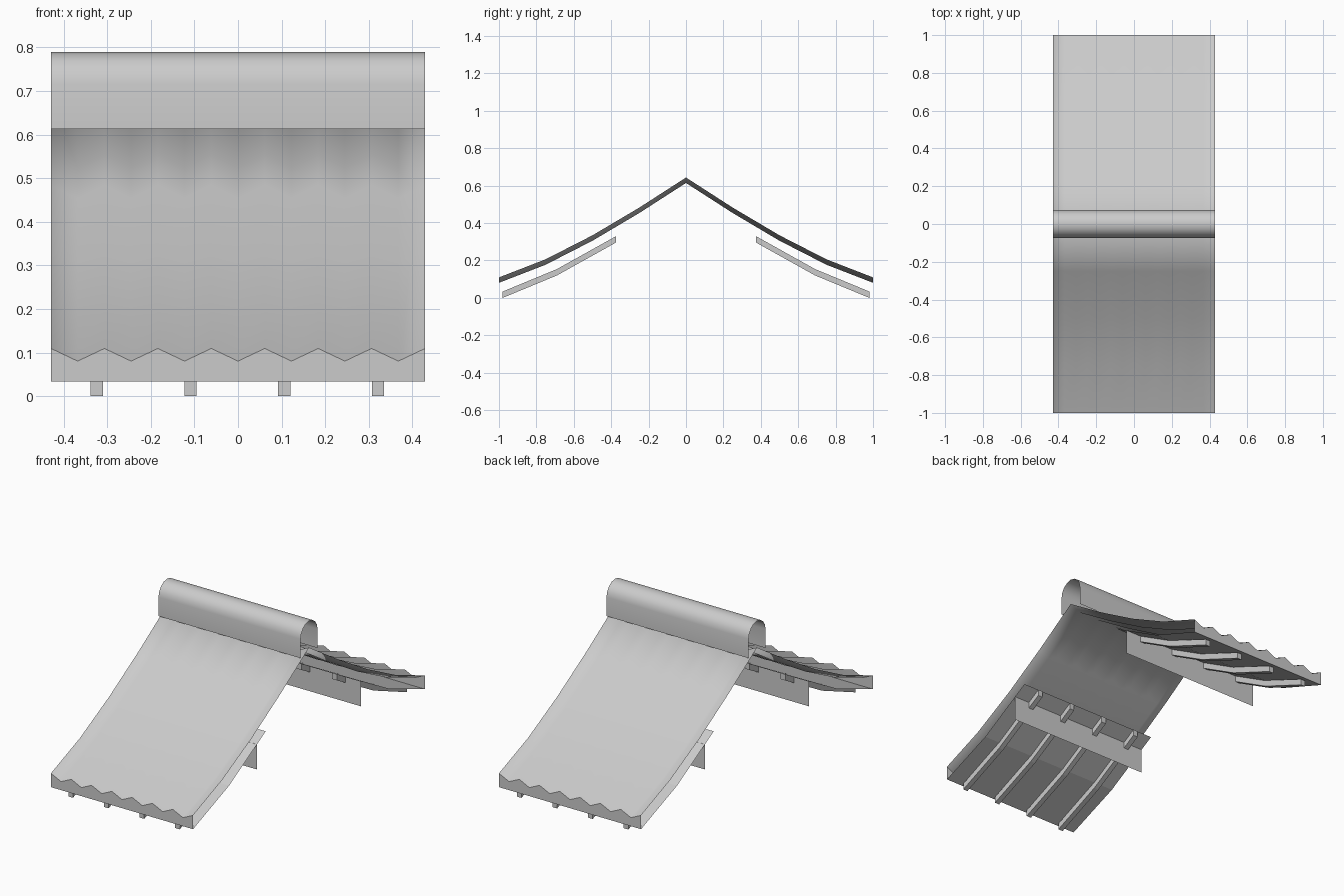
import bpy
import math

if "Cube" in bpy.data.objects:
    bpy.data.objects.remove(bpy.data.objects["Cube"])

W = 0.429            # half width of the roof
N = 14               # corrugation strips (7 waves)
AMP = 0.0145         # corrugation half height


def make(name, verts, faces, smooth=False, mirror=False):
    me = bpy.data.meshes.new(name)
    me.from_pydata(verts, [], faces)
    me.update()
    ob = bpy.data.objects.new(name, me)
    bpy.context.collection.objects.link(ob)
    if smooth:
        me.polygons.foreach_set("use_smooth", [True] * len(me.polygons))
    if mirror:
        m = ob.modifiers.new("mirror_front_back", 'MIRROR')
        m.use_axis = (False, True, False)
        m.use_mirror_merge = False
    return ob


def sheet(name, profile, xs, wave=lambda i: 0.0, smooth=False, mirror=False):
    """Sweep a (y, z) profile along x, adding a height offset per column."""
    n = len(xs)
    verts = [(x, y, z + wave(i)) for y, z in profile for i, x in enumerate(xs)]
    faces = [(r * n + i, r * n + i + 1, (r + 1) * n + i + 1, (r + 1) * n + i)
             for r in range(len(profile) - 1) for i in range(n - 1)]
    return make(name, verts, faces, smooth, mirror)


xs = [-W + 2 * W * i / N for i in range(N + 1)]
zigzag = lambda i: AMP if i % 2 == 0 else -AMP

# Corrugated roof tiles, both slopes in one swept sheet
half = [(1.0, 0.095), (0.75, 0.192), (0.5, 0.32), (0.25, 0.468)]
slope = [(-y, z) for y, z in half] + [(0, 0.629)] + half[::-1]
sheet("roof_tiles", slope, xs, zigzag, smooth=True)

# Eave fascia closing the gap under the wavy tile edge
n = N + 1
verts = [(x, -1, 0.034) for x in xs] + [(x, -1, 0.095 + zigzag(i)) for i, x in enumerate(xs)]
make("eave_fascia", verts, [(i, i + 1, n + i + 1, n + i) for i in range(N)], mirror=True)

# Soffit deck under the tiles
deck = [(-1.0, 0.034), (-0.69, 0.153), (-0.374, 0.329)]
sheet("soffit_deck", deck, [-W, W], mirror=True)

# Hanging board below the deck
sheet("wall_board", [(-0.45, 0.15), (-0.45, 0.287)], [-W, W], mirror=True)

# Ridge cap: open arch with straight skirts
R, ZC = 0.073, 0.716
arch = [(-R * math.cos(math.pi * k / 8), ZC + R * math.sin(math.pi * k / 8)) for k in range(9)]
sheet("ridge_cap", [(-R, 0.613)] + arch + [(R, 0.613)], [-W, W], smooth=True)

# Rafters: bent square bars under the deck
path = [(-0.98, 0.0), (-0.69, 0.12), (-0.374, 0.296)]
for k in range(4):
    xc, hw, h = -0.324 + 0.215 * k, 0.014, 0.034
    verts = []
    for y, z in path:
        verts += [(xc - hw, y, z), (xc + hw, y, z), (xc + hw, y, z + h), (xc - hw, y, z + h)]
    faces = [(0, 1, 2, 3), (11, 10, 9, 8)]
    for s in (0, 4):
        faces += [(s + j, s + 4 + j, s + 4 + (j + 1) % 4, s + (j + 1) % 4) for j in range(4)]
    make(f"rafter_{k + 1}", verts, faces, mirror=True)
